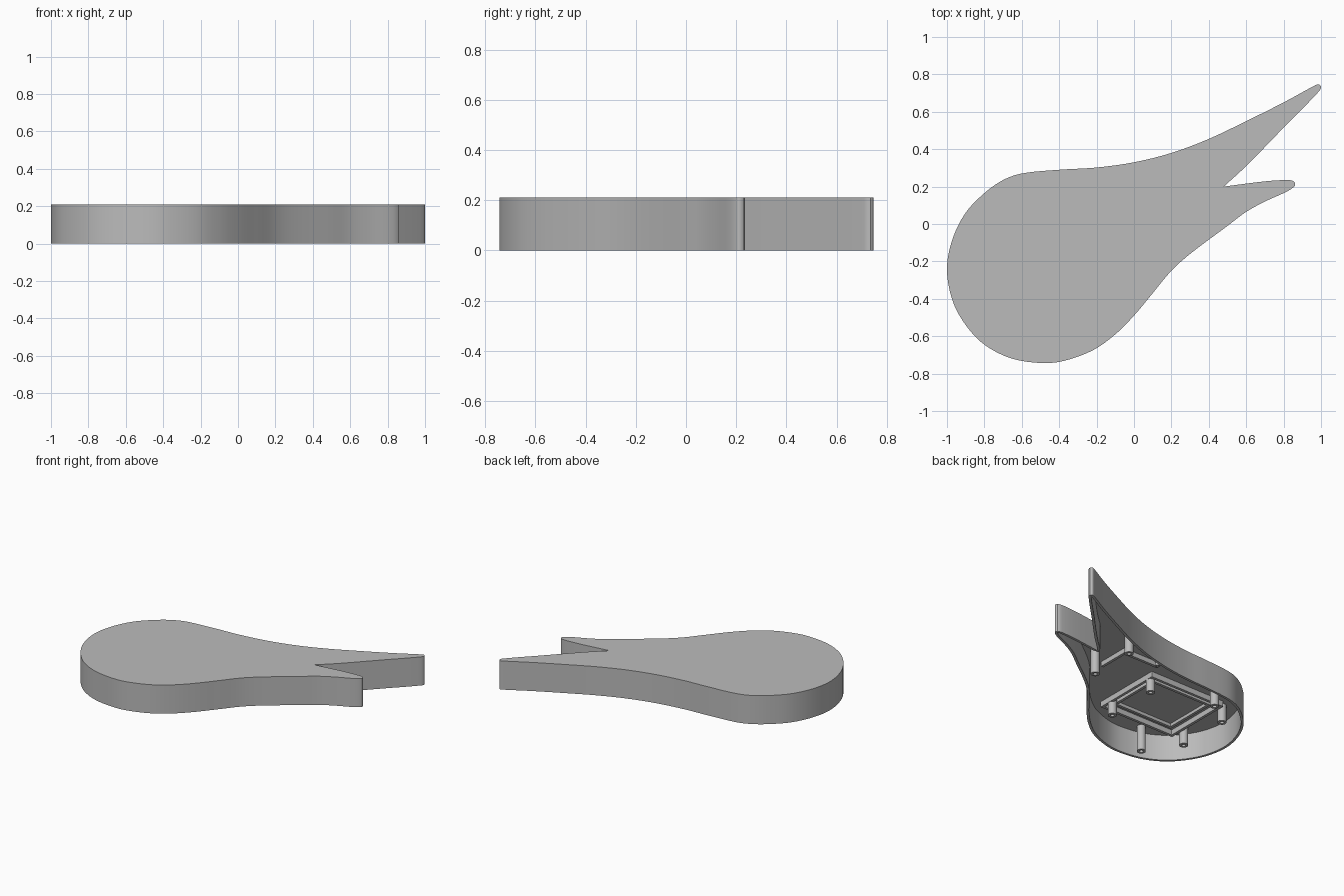
import bpy, bmesh, math
from mathutils import Vector

cube = bpy.data.objects.get("Cube")
if cube:
    bpy.data.objects.remove(cube, do_unlink=True)

HEIGHT, CEILING, WALL = 0.21, 0.19, 0.018

grey = bpy.data.materials.new("plain_grey")
grey.use_nodes = True
grey.diffuse_color = (0.5, 0.5, 0.5, 1)
grey.node_tree.nodes["Principled BSDF"].inputs["Base Color"].default_value = grey.diffuse_color


def smooth_path(points, step=0.025):
    """Open smooth curve through the points, tangents weighted by chord length."""
    pts = [Vector(p) for p in points]
    last = len(pts) - 1
    tangents = []
    for i in range(last + 1):
        a, b, c = pts[max(i - 1, 0)], pts[i], pts[min(i + 1, last)]
        tangents.append((c - a) / ((b - a).length + (c - b).length))
    path = []
    for i in range(last):
        a, b = pts[i], pts[i + 1]
        d = (b - a).length
        n = max(3, math.ceil(d / step))
        for k in range(n):
            t = k / n
            h = t * t * (3 - 2 * t)
            path.append(a * (1 - h) + b * h
                        + tangents[i] * d * t * (1 - t) ** 2
                        - tangents[i + 1] * d * t * t * (1 - t))
    return path


def segment_distance(p, a, b):
    ab = b - a
    t = max(0, min(1, (p - a).dot(ab) / ab.length_squared))
    return (p - a - ab * t).length


def inset(loop, amount):
    """Offset a counter-clockwise loop inwards, dropping points that fold over."""
    n = len(loop)
    result = []
    for i in range(n):
        along = (loop[(i + 1) % n] - loop[i - 1]).normalized()
        p = loop[i] + Vector((-along.y, along.x)) * amount
        if min(segment_distance(p, loop[k - 1], loop[k]) for k in range(n)) > amount * 0.93:
            result.append(p)
    return result


def cup(name, outer, inner, bottom, top, floor):
    """Solid prism, hollowed from below up to the floor height if inner is given."""
    bm = bmesh.new()

    def ring(loop, z):
        verts = [bm.verts.new((p[0], p[1], z)) for p in loop]
        edges = [bm.edges.new((verts[i - 1], verts[i])) for i in range(len(verts))]
        return verts, edges

    def sides(low, high):
        for i in range(len(low)):
            bm.faces.new((low[i - 1], low[i], high[i], high[i - 1]))

    low, low_edges = ring(outer, bottom)
    high, _ = ring(outer, top)
    sides(low, high)
    bm.faces.new(high)
    if inner:
        mouth, mouth_edges = ring(inner, bottom)
        deep, _ = ring(inner, floor)
        sides(mouth, deep)
        bm.faces.new(deep)
        bmesh.ops.triangle_fill(bm, edges=low_edges + mouth_edges, use_beauty=True)
    else:
        bm.faces.new(low)
    bmesh.ops.recalc_face_normals(bm, faces=bm.faces[:])
    mesh = bpy.data.meshes.new(name)
    bm.to_mesh(mesh)
    bm.free()
    mesh.materials.append(grey)
    obj = bpy.data.objects.new(name, mesh)
    bpy.context.collection.objects.link(obj)
    bpy.ops.object.select_all(action='DESELECT')
    obj.select_set(True)
    bpy.context.view_layer.objects.active = obj
    bpy.ops.object.shade_smooth_by_angle(angle=math.radians(30))
    return obj


def circle(x, y, radius, sides=24):
    return [(x + radius * math.cos(math.tau * i / sides),
             y + radius * math.sin(math.tau * i / sides)) for i in range(sides)]


def rectangle(x0, x1, y0, y1, margin=0.0):
    return [(x0 + margin, y0 + margin), (x1 - margin, y0 + margin),
            (x1 - margin, y1 - margin), (x0 + margin, y1 - margin)]


# Outline: round body tapering to a forked tail, from notch to notch
outline = smooth_path([
    (.48, .2), (.6, .31), (.8, .515), (.99, .71), (1, .735), (.985, .747), (.96, .737),
    (.8, .65), (.6, .55), (.4, .455), (.2, .38), (0, .33), (-.2, .302), (-.4, .29),
    (-.6, .27), (-.7, .235), (-.8, .165), (-.9, .06), (-.97, -.08), (-1, -.24),
    (-.97, -.41), (-.9, -.54), (-.8, -.645), (-.66, -.717), (-.5, -.743), (-.38, -.733),
    (-.22, -.675), (-.1, -.59), (0, -.49), (.1, -.37), (.2, -.25), (.3, -.16), (.5, -.01),
    (.6, .065), (.7, .12), (.82, .175), (.86, .205), (.855, .228), (.82, .235),
    (.7, .228), (.48, .2)])

# Hollow housing, open underneath
cup("housing", outline, inset(outline, WALL), 0, HEIGHT, CEILING)

# Long screw posts reaching the rim
for i, (x, y) in enumerate([(.295, .3), (.295, -.05), (-.59, .13), (-.6, -.64)]):
    cup(f"long_post_{i + 1}", circle(x, y, .03), circle(x, y, .014),
        0.002, CEILING + .005, .1)

# Short posts at the corners of the board, and one peg near the tail
shorts = [(x, y) for x in (-.83, -.21) for y in (-.475, -.08)] + [(-.02, .22)]
for i, (x, y) in enumerate(shorts):
    radius = .03 if i < 4 else .016
    cup(f"short_post_{i + 1}", circle(x, y, radius), circle(x, y, radius * .45),
        .06, CEILING + .005, .12)

# Nested rectangular frames under the ceiling
board = (-.8, -.18, -.56, -.03)
for name, margin, bottom in (("outer_frame", 0, .15), ("inner_frame", .06, .165)):
    cup(name, rectangle(*board, margin), rectangle(*board, margin + .02),
        bottom, CEILING + .005, CEILING - .002)

# Small locating ribs beside the tail
cup("long_rib", rectangle(-.14, .16, .07, .09), None, .155, CEILING + .005, 0)
cup("cross_rib", rectangle(.14, .16, -.15, .07), None, .155, CEILING + .005, 0)
